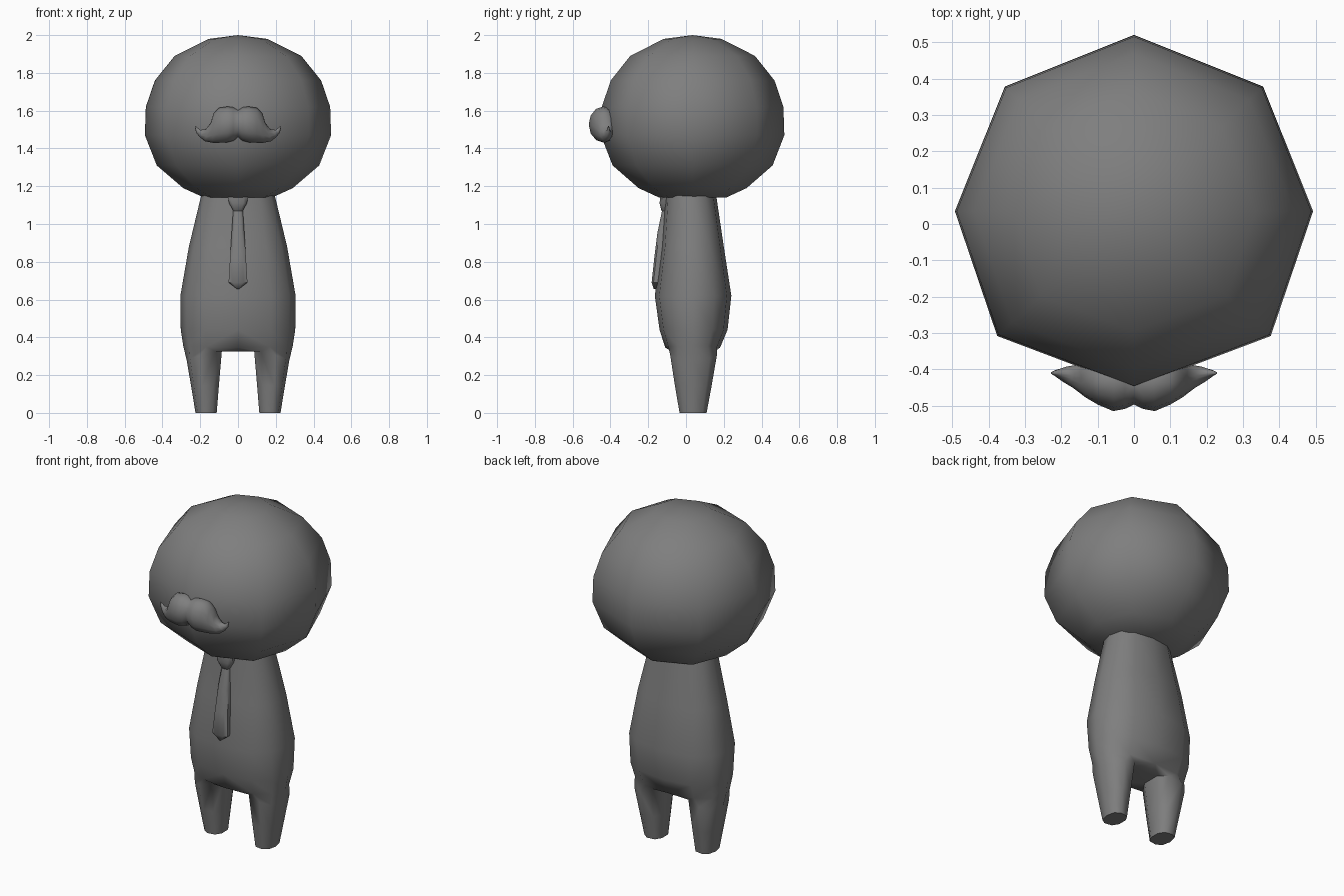
import bpy, bmesh, math

if "Cube" in bpy.data.objects:
    bpy.data.objects.remove(bpy.data.objects["Cube"])

grey = bpy.data.materials.new("plain_grey")
grey.diffuse_color = (0.21, 0.21, 0.21, 1)
grey.use_nodes = True
grey.node_tree.nodes["Principled BSDF"].inputs["Base Color"].default_value = grey.diffuse_color


def finish(name, bm, mirror=False, angle=65):
    bmesh.ops.recalc_face_normals(bm, faces=bm.faces)
    me = bpy.data.meshes.new(name)
    bm.to_mesh(me)
    bm.free()
    ob = bpy.data.objects.new(name, me)
    bpy.context.collection.objects.link(ob)
    me.materials.append(grey)
    if mirror:
        mod = ob.modifiers.new("Mirror", 'MIRROR')
        mod.use_clip = True
        mod.merge_threshold = 0.002
    bpy.ops.object.select_all(action='DESELECT')
    ob.select_set(True)
    bpy.context.view_layer.objects.active = ob
    bpy.ops.object.shade_smooth_by_angle(angle=math.radians(angle))
    return ob


def ring(bm, pts):
    return [bm.verts.new(p) for p in pts]


def bridge(bm, a, b, closed=True):
    n = len(a)
    for i in range(n if closed else n - 1):
        j = (i + 1) % n
        bm.faces.new((a[i], a[j], b[j], b[i]))


def power(v, e):
    return math.copysign(abs(v) ** e, v)


# Head: eight-sided ball, flattened underneath
bm = bmesh.new()
levels = [(0.155, 1.98), (0.335, 1.89), (0.44, 1.76), (0.488, 1.62),
          (0.493, 1.47), (0.43, 1.31), (0.29, 1.19), (0.18, 1.14)]
rings = []
for r, z in levels:
    pts = []
    for k in range(8):
        a = math.radians(45 * k)
        x, y = r * math.cos(a), 0.035 + 0.985 * r * math.sin(a)
        if k % 2:
            x *= 1.08 if y < 0.035 else 1.02
        pts.append((x, y, z))
    rings.append(ring(bm, pts))
for a, b in zip(rings, rings[1:]):
    bridge(bm, a, b)
top = bm.verts.new((0, 0.035, 2.0))
for i in range(8):
    bm.faces.new((top, rings[0][i], rings[0][(i + 1) % 8]))
bm.faces.new(rings[-1])
finish("head", bm)

# Body: half rings from front to back, running on into one leg, mirrored
bm = bmesh.new()


def half_ring(z, w, y0, y1, outer_drop=0.0):
    cy, d = (y0 + y1) / 2, (y1 - y0) / 2
    pts = []
    for k in range(7):
        a = math.radians(-90 + 30 * k)
        c = 0 if k in (0, 6) else math.cos(a)
        pts.append((w * power(c, 0.8), cy + d * power(math.sin(a), 0.85),
                    z - outer_drop * c))
    return pts


torso = [(1.15, 0.195, -0.11, 0.16), (0.88, 0.26, -0.13, 0.2),
         (0.62, 0.305, -0.165, 0.24), (0.44, 0.303, -0.14, 0.22),
         (0.345, 0.29, -0.11, 0.18, -0.01)]
rows = [ring(bm, half_ring(*t)) for t in torso]
for a, b in zip(rows, rows[1:]):
    bridge(bm, a, b, closed=False)
# crotch points close the half ring into a leg opening
loop = rows[-1] + ring(bm, [(0, 0.1, 0.325), (0, -0.04, 0.325)])


def leg_ring(x0, x1, y0, y1, z_in, z_out):
    cx, cy = (x0 + x1) / 2, (y0 + y1) / 2
    pts = []
    for k in range(9):
        a = math.radians(-120 + 40 * k)
        t = (math.cos(a) + 1) / 2
        pts.append((cx + (x1 - x0) / 2 * power(math.cos(a), 0.8),
                    cy + (y1 - y0) / 2 * power(math.sin(a), 0.85),
                    z_in + (z_out - z_in) * t))
    return pts


for spec in [(0.08, 0.272, -0.085, 0.165, 0.34, 0.28),
             (0.097, 0.248, -0.06, 0.137, 0.15, 0.14),
             (0.11, 0.225, -0.035, 0.11, 0.0, 0.0)]:
    nxt = ring(bm, leg_ring(*spec))
    bridge(bm, loop, nxt)
    loop = nxt
bm.faces.new(loop)
finish("body", bm, mirror=True)


# Necktie: blade and knot, each a bevelled strip (z, half width, front y, back y)
def strip(name, rows):
    bm = bmesh.new()
    rs = []
    for z, w, yf, yb in rows:
        rs.append(ring(bm, [(-w, yb, z), (-w, yf + 0.01, z), (-w * 0.6, yf, z),
                            (w * 0.6, yf, z), (w, yf + 0.01, z), (w, yb, z)]))
    for a, b in zip(rs, rs[1:]):
        bridge(bm, a, b)
    bm.faces.new(rs[0])
    bm.faces.new(rs[-1])
    finish(name, bm, angle=50)


strip("tie_blade", [(1.08, 0.025, -0.125, -0.10), (0.95, 0.034, -0.152, -0.12),
                    (0.82, 0.042, -0.168, -0.13), (0.69, 0.05, -0.182, -0.15),
                    (0.655, 0.004, -0.17, -0.155)])
strip("tie_knot", [(1.15, 0.055, -0.135, -0.10), (1.11, 0.047, -0.14, -0.10),
                   (1.07, 0.025, -0.13, -0.10), (1.06, 0.018, -0.12, -0.10)])

# Moustache: oval sections between an upper and a lower outline, mirrored
bm = bmesh.new()
stations = [((0, 1.605), (0, 1.458), -0.435, 0.062),
            ((0.025, 1.618), (0.025, 1.44), -0.437, 0.072),
            ((0.055, 1.622), (0.06, 1.432), -0.438, 0.077),
            ((0.10, 1.615), (0.10, 1.43), -0.435, 0.062),
            ((0.13, 1.585), (0.135, 1.43), -0.43, 0.048),
            ((0.145, 1.535), (0.175, 1.438), -0.422, 0.034),
            ((0.17, 1.502), (0.205, 1.462), -0.415, 0.022),
            ((0.20, 1.498), (0.222, 1.485), -0.411, 0.010),
            ((0.224, 1.518), (0.229, 1.516), -0.41, 0.003)]
prev = None
for (tx, tz), (bx, bz), y, d in stations:
    pts = []
    for k in range(12):
        a = math.radians(30 * k)
        t = (1 + math.cos(a)) / 2
        pts.append((bx + (tx - bx) * t, y - d * math.sin(a), bz + (tz - bz) * t))
    cur = ring(bm, pts)
    if prev:
        bridge(bm, prev, cur)
    prev = cur
bm.faces.new(prev)
finish("moustache", bm, mirror=True)
